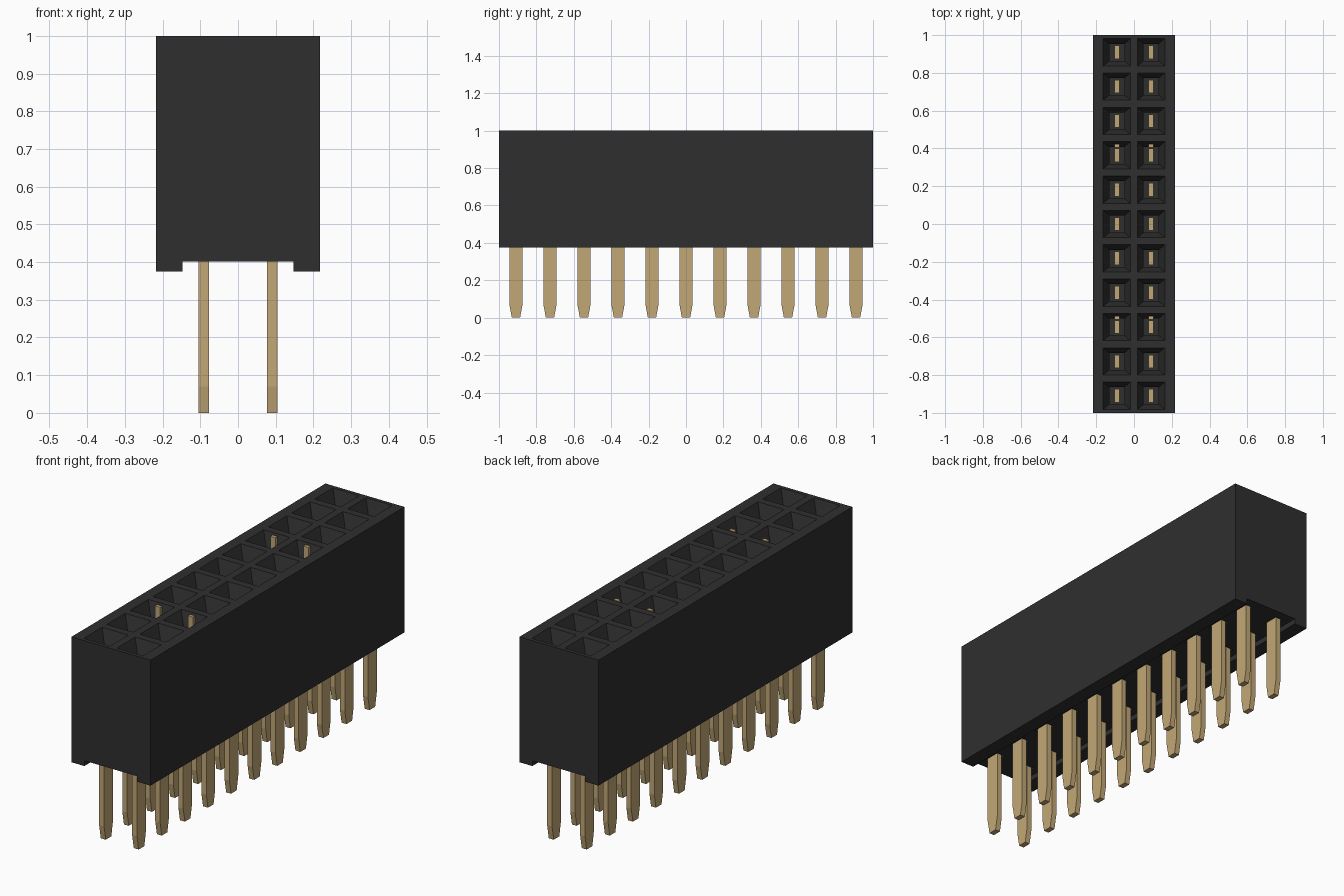
import bpy, bmesh
from mathutils import Matrix, Vector

cube = bpy.data.objects.get("Cube")
if cube:
    bpy.data.objects.remove(cube, do_unlink=True)

ROWS, PITCH = 11, 2 / 11
CENTRES = [(sx * PITCH / 2, (i - (ROWS - 1) / 2) * PITCH)
           for sx in (-1, 1) for i in range(ROWS)]


def material(name, rgb):
    m = bpy.data.materials.new(name)
    m.use_nodes = True
    m.diffuse_color = (*rgb, 1)
    m.node_tree.nodes["Principled BSDF"].inputs["Base Color"].default_value = (*rgb, 1)
    return m


black = material("black plastic", (0.028, 0.028, 0.028))
gold = material("pale gold", (0.54, 0.39, 0.18))


def make_object(name, bm, mat):
    bmesh.ops.recalc_face_normals(bm, faces=bm.faces)
    mesh = bpy.data.meshes.new(name)
    bm.to_mesh(mesh)
    bm.free()
    mesh.materials.append(mat)
    ob = bpy.data.objects.new(name, mesh)
    bpy.context.scene.collection.objects.link(ob)
    return ob


def loft(bm, x, y, sections):
    """Rectangular column through (half width, half depth, height) sections."""
    rings = [[bm.verts.new((x + a * hx, y + b * hy, z))
              for a, b in ((-1, -1), (1, -1), (1, 1), (-1, 1))]
             for hx, hy, z in sections]
    for low, high in zip(rings, rings[1:]):
        for k in range(4):
            n = (k + 1) % 4
            bm.faces.new((low[k], low[n], high[n], high[k]))
    bm.faces.new(rings[0][::-1])
    bm.faces.new(rings[-1])


# Housing: extruded end profile with a channel underneath
profile = [(-0.218, 0.375), (-0.147, 0.375), (-0.147, 0.402), (0.147, 0.402),
           (0.147, 0.375), (0.218, 0.375), (0.218, 1), (-0.218, 1)]
bm = bmesh.new()
face = bm.faces.new([bm.verts.new((x, -1, z)) for x, z in profile])
ext = bmesh.ops.extrude_face_region(bm, geom=[face])["geom"]
bmesh.ops.translate(bm, vec=(0, 2, 0),
                    verts=[v for v in ext if isinstance(v, bmesh.types.BMVert)])
housing = make_object("housing", bm, black)

# Funnel sockets above and shallow pin slots below
bm = bmesh.new()
for x, y in CENTRES:
    loft(bm, x, y, [(0.04, 0.045, 0.6), (0.04, 0.045, 0.93),
                    (0.072, 0.072, 1), (0.072, 0.072, 1.05)])
    loft(bm, x, y, [(0.022, 0.044, 0.39), (0.022, 0.044, 0.43)])
cutter = make_object("socket_cutter", bm, black)
cutter.hide_render = True
cutter.hide_viewport = True
cut = housing.modifiers.new("sockets", "BOOLEAN")
cut.operation = "DIFFERENCE"
cut.solver = "EXACT"
cut.object = cutter

# Flat pins with tapered tips
bm = bmesh.new()
for x, y in CENTRES:
    loft(bm, x, y, [(0.0135, 0.022, 0), (0.0135, 0.035, 0.07), (0.0135, 0.035, 0.85)])
make_object("pins", bm, gold)

# Raised contact tabs in two of the rows
bm = bmesh.new()
for x, y in CENTRES:
    if any(abs(y - row * PITCH) < 0.01 for row in (-3, 2)):
        loft(bm, x, y + 0.05, [(0.0135, 0.009, 0.8), (0.0135, 0.009, 0.995)])
make_object("contact_tabs", bm, gold)
